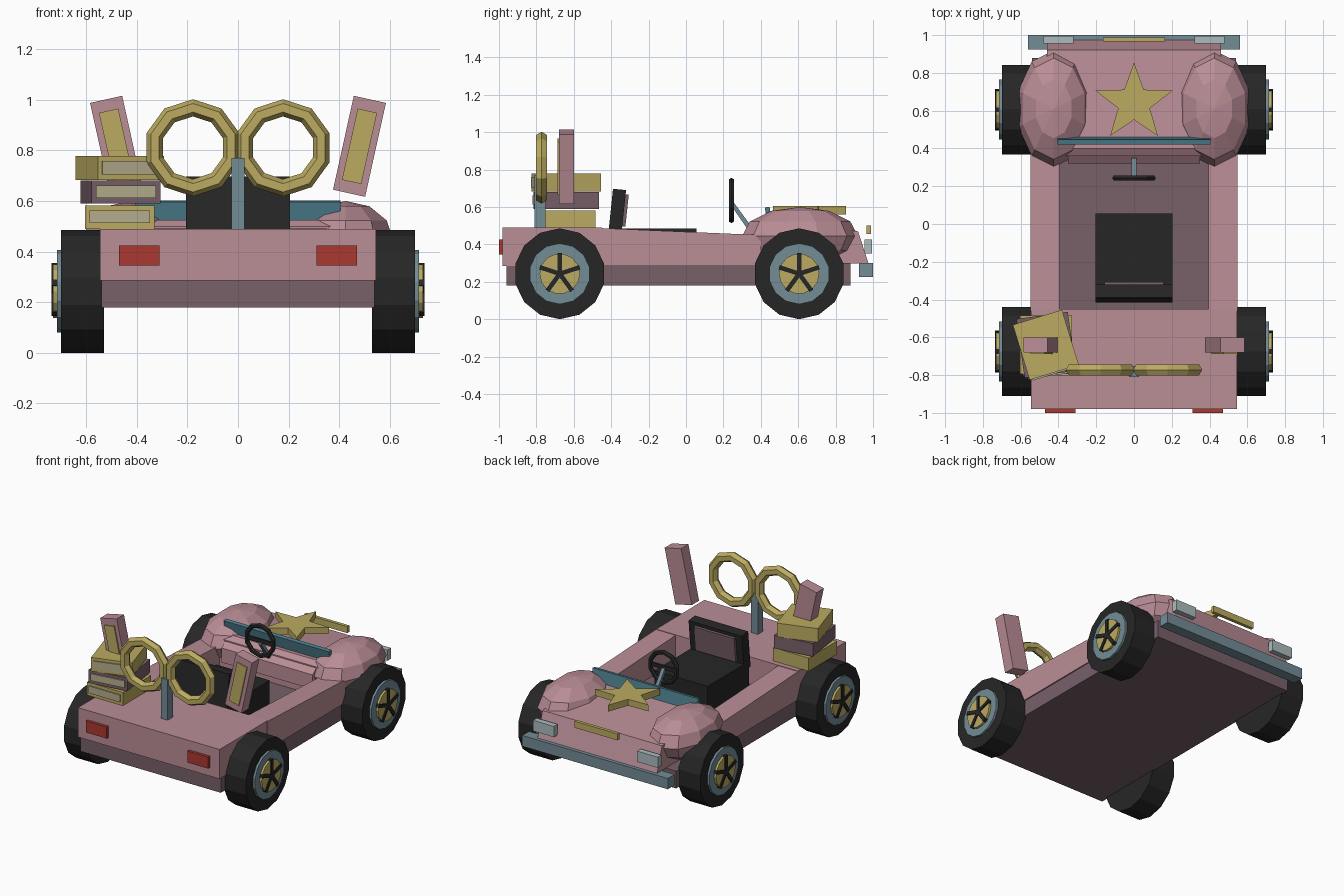
import bpy, bmesh, math
from mathutils import Matrix, Vector

if "Cube" in bpy.data.objects:
    bpy.data.objects.remove(bpy.data.objects["Cube"])


def mat(name, r, g, b):
    m = bpy.data.materials.new(name)
    lin = [((c / 255 + 0.055) / 1.055) ** 2.4 for c in (r, g, b)]
    m.diffuse_color = (*lin, 1)
    m.use_nodes = True
    m.node_tree.nodes["Principled BSDF"].inputs["Base Color"].default_value = m.diffuse_color
    return m


PINK = mat("dusty_pink", 186, 141, 150)
MAUVE = mat("dark_mauve", 120, 96, 105)
GOLD = mat("old_gold", 188, 171, 97)
BLACK = mat("black", 38, 38, 38)
STEEL = mat("blue_steel", 115, 140, 150)
TEAL = mat("teal", 76, 126, 141)
RED = mat("red", 172, 57, 49)
PALE = mat("pale_glass", 172, 188, 190)
LABEL = mat("label", 180, 173, 140)


def finish(name, bm, material, matrix=Matrix()):
    bm.transform(matrix)
    bmesh.ops.recalc_face_normals(bm, faces=bm.faces)
    me = bpy.data.meshes.new(name)
    bm.to_mesh(me)
    bm.free()
    me.materials.append(material)
    ob = bpy.data.objects.new(name, me)
    bpy.context.collection.objects.link(ob)
    return ob


def box(name, lo, hi, material, pivot=None, rot=0, axis='Z'):
    """Box between two corners, optionally turned about a pivot."""
    bm = bmesh.new()
    bmesh.ops.create_cube(bm, size=1)
    lo, hi = Vector(lo), Vector(hi)
    m = Matrix.Translation((lo + hi) / 2) @ Matrix.Diagonal((*(hi - lo), 1))
    if rot:
        p = Vector(pivot) if pivot else (lo + hi) / 2
        m = Matrix.Translation(p) @ Matrix.Rotation(rot, 4, axis) @ Matrix.Translation(-p) @ m
    return finish(name, bm, material, m)


def prism(name, pts, depth, material, matrix=Matrix()):
    """Extrude a 2D outline along local z, from 0 to depth."""
    bm = bmesh.new()
    f = bm.faces.new([bm.verts.new((x, y, 0)) for x, y in pts])
    ext = bmesh.ops.extrude_face_region(bm, geom=[f])
    bmesh.ops.translate(bm, vec=(0, 0, depth), verts=[v for v in ext['geom'] if isinstance(v, bmesh.types.BMVert)])
    return finish(name, bm, material, matrix)


def ngon(n, r, phase=0.0):
    return [(r * math.cos(phase + i * math.tau / n), r * math.sin(phase + i * math.tau / n)) for i in range(n)]


def side_prism(name, yz, x0, x1, material):
    """Extrude a (y, z) profile along x."""
    m = Matrix(((0, 0, 1, x0), (1, 0, 0, 0), (0, 1, 0, 0), (0, 0, 0, 1)))
    return prism(name, yz, x1 - x0, material, m)


def ring(name, loc, R, r, n, k, material):
    """Low-poly ring standing upright and facing along y."""
    bm = bmesh.new()
    loops = []
    for i in range(n):
        a = (i + 0.5) * math.tau / n
        loops.append([bm.verts.new(((R + u) * math.cos(a), v, (R + u) * math.sin(a))) for u, v in ngon(k, r)])
    for i in range(n):
        for j in range(k):
            A, B = loops[i], loops[(i + 1) % n]
            bm.faces.new((A[j], A[(j + 1) % k], B[(j + 1) % k], B[j]))
    return finish(name, bm, material, Matrix.Translation(loc))


# Chassis slab, rear deck, cockpit sides and hood
box("chassis", (-.54, -.96, .18), (.54, .88, .30), MAUVE)
box("rear_deck", (-.545, -.98, .285), (.545, -.45, .49), PINK)
for s in (-1, 1):
    a, b = sorted((s * .395, s * .548))
    side_prism("side_panel", [(-.46, .29), (.40, .29), (.40, .45), (-.46, .487)], a, b, PINK)
side_prism("hood", [(.36, .29), (.36, .50), (.40, .525), (.92, .47), (.975, .30)], -.46, .46, PINK)
side_prism("dashboard", [(.32, .36), (.32, .46), (.37, .50), (.37, .36)], -.35, .35, PINK)

# Front fenders
for s in (-1, 1):
    bm = bmesh.new()
    bmesh.ops.create_uvsphere(bm, u_segments=10, v_segments=6, radius=1)
    m = Matrix.Translation((s * .425, .61, .445)) @ Matrix.Diagonal((.198, .31, .155, 1))
    finish("front_fender", bm, PINK, m)

# Wheels: tyre, rim, hub disc and spokes
for s in (-1, 1):
    for y in (-.675, .605):
        base = Matrix(((0, 0, s, 0), (1, 0, 0, y), (0, 1, 0, .243), (0, 0, 0, 1)))
        prism("tyre", ngon(14, .243, math.pi / 14), .17, BLACK, base @ Matrix.Translation((0, 0, .53)))
        prism("rim", ngon(14, .163, math.pi / 14), .03, STEEL, base @ Matrix.Translation((0, 0, .685)))
        prism("hub_disc", ngon(14, .108), .03, GOLD, base @ Matrix.Translation((0, 0, .70)))
        for i in range(5):
            t = base @ Matrix.Rotation(math.pi / 2 + i * math.tau / 5, 4, 'Z') @ Matrix.Translation((0, 0, .715))
            prism("spoke", [(0, -.012), (.112, -.012), (.112, .012), (0, .012)], .022, BLACK, t)

# Windshield, star ornament and front trim
box("windshield", (-.405, .432, .47), (.405, .458, .60), TEAL, rot=math.radians(10), axis='X')
star = [((.215 if i % 2 == 0 else .088) * math.cos(math.pi / 2 + i * math.pi / 5),
         (.215 if i % 2 == 0 else .088) * math.sin(math.pi / 2 + i * math.pi / 5)) for i in range(10)]
prism("hood_star", star, .045, GOLD, Matrix.Translation((0, .64, .56)))
box("nose_bar", (-.165, .965, .455), (.165, .988, .50), GOLD)
box("front_bumper", (-.56, .925, .225), (.56, 1.0, .30), STEEL)
for s in (-1, 1):
    a, b = sorted((s * .32, s * .48))
    box("headlight", (a, .955, .35), (b, .995, .425), PALE)
    a, b = sorted((s * .31, s * .47))
    box("tail_light", (a, -1.0, .345), (b, -.97, .425), RED)

# Seat
box("seat_cushion", (-.205, -.40, .30), (.205, .055, .485), BLACK)
box("seat_back", (-.205, -.415, .44), (.205, -.345, .695), BLACK, (0, -.38, .46), math.radians(-6), 'X')
box("seat_pad", (-.155, -.35, .50), (.155, -.328, .672), MAUVE, (0, -.38, .46), math.radians(-6), 'X')

# Steering wheel and column
ring("steering_wheel", (0, .243, .635), .105, .016, 10, 6, BLACK)
box("steering_crossbar", (-.10, .236, .622), (.10, .25, .648), BLACK)
side_prism("steering_column", [(.24, .645), (.24, .61), (.33, .48), (.35, .495)], -.012, .012, STEEL)

# Twin rings on a post
box("ring_post", (-.026, -.81, .49), (.026, -.752, .77), STEEL)
for s in (-1, 1):
    ring("round_frame", (s * .178, -.772, .81), .158, .034, 10, 6, GOLD)

# Leaning panels with inset plates
for s in (-1, 1):
    p, r = (s * .48, -.64, .816), s * math.radians(12.5)
    box("leaning_panel", (p[0] - .065, -.68, .626), (p[0] + .065, -.60, 1.006), PINK, p, r, 'Y')
    box("panel_plate", (p[0] - .039, -.688, .672), (p[0] + .039, -.679, .96), GOLD, p, r, 'Y')

# Stack of boxes with labels
for name, cx, z0, z1, w, d, rot, m in (("bottom_box", -.467, .49, .582, .275, .31, 0, GOLD),
                                       ("middle_box", -.465, .59, .681, .275, .315, 8, MAUVE),
                                       ("top_box", -.467, .682, .778, .272, .305, 17, GOLD)):
    c, r = (cx, -.64, (z0 + z1) / 2), math.radians(rot)
    box(name, (cx - w / 2, c[1] - d / 2, z0), (cx + w / 2, c[1] + d / 2, z1), m, c, r)
    box(name + "_label", (cx - .12, c[1] - d / 2 - .008, z0 + .022), (cx + .12, c[1] - d / 2 + .001, z1 - .02),
        LABEL, c, r)
